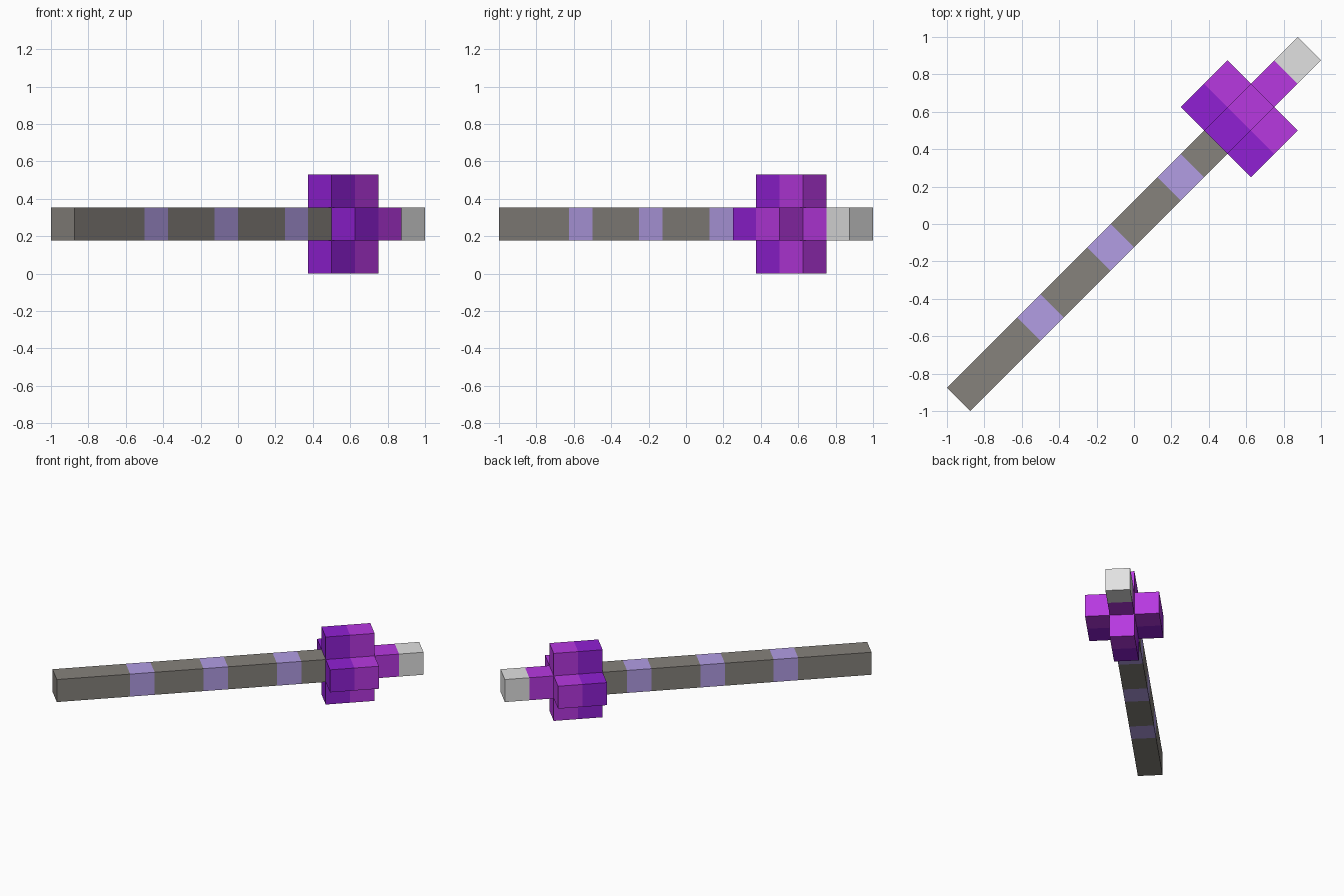
import bpy, bmesh, math
from mathutils import Matrix

cube = bpy.data.objects.get("Cube")
if cube:
    bpy.data.objects.remove(cube, do_unlink=True)

U = 0.125 * math.sqrt(2)      # one block edge
LENGTH = 15                   # staff length in blocks


def srgb(c):
    c /= 255
    return c / 12.92 if c <= 0.04045 else ((c + 0.055) / 1.055) ** 2.4


def material(name, *rgb):
    mat = bpy.data.materials.new(name)
    mat.use_nodes = True
    color = [srgb(c) for c in rgb] + [1]
    mat.diffuse_color = color
    mat.node_tree.nodes["Principled BSDF"].inputs["Base Color"].default_value = color
    return mat


wood = material("grey wood", 134, 130, 124)
band = material("lavender band", 178, 157, 228)
dark = material("dark purple", 144, 32, 212)
light = material("light purple", 183, 56, 224)
white = material("pale tip", 225, 225, 225)

# Staff space: +x runs along the staff; then turned onto the diagonal
PLACE = Matrix.Translation((0, 0, 1.5 * U)) @ Matrix.Rotation(math.pi / 4, 4, 'Z') @ Matrix.Scale(U, 4)


def extrude(name, profile, start, segments, cap_start=True, cap_end=True):
    """Sweep a profile along the staff through (length, material) segments."""
    mesh = bpy.data.meshes.new(name)
    bm = bmesh.new()
    mats = []

    def slot(mat):
        if mat not in mats:
            mats.append(mat)
            mesh.materials.append(mat)
        return mats.index(mat)

    def ring(x):
        return [bm.verts.new((x - LENGTH / 2, y, z)) for y, z in profile]

    x, prev = start, ring(start)
    if cap_start:
        bm.faces.new(prev[::-1]).material_index = slot(segments[0][1])
    for length, mat in segments:
        x += length
        cur = ring(x)
        for i in range(len(profile)):
            j = (i + 1) % len(profile)
            bm.faces.new((prev[i], prev[j], cur[j], cur[i])).material_index = slot(mat)
        prev = cur
    if cap_end:
        bm.faces.new(prev).material_index = slot(segments[-1][1])
    bm.transform(PLACE)
    bm.to_mesh(mesh)
    bm.free()
    obj = bpy.data.objects.new(name, mesh)
    bpy.context.collection.objects.link(obj)
    return obj


square = [(-.5, -.5), (.5, -.5), (.5, .5), (-.5, .5)]
# Plus-shaped outline: one arm's three corners turned four times
cross = []
for y, z in ((1, 0), (0, 1), (-1, 0), (0, -1)):
    for along, side in ((1.5, -.5), (1.5, .5), (.5, .5)):
        cross.append((y * along - z * side, z * along + y * side))

# Shaft with three bands
extrude("shaft", square, 0,
        [(3, wood), (1, band), (2, wood), (1, band), (2, wood), (1, band), (1, wood)],
        cap_end=False)
# Two-tone cross-shaped head
extrude("head", cross, 11, [(1, dark), (1, light)])
# Spike with a pale end
extrude("tip", square, 13, [(1, light), (1, white)], cap_start=False)
